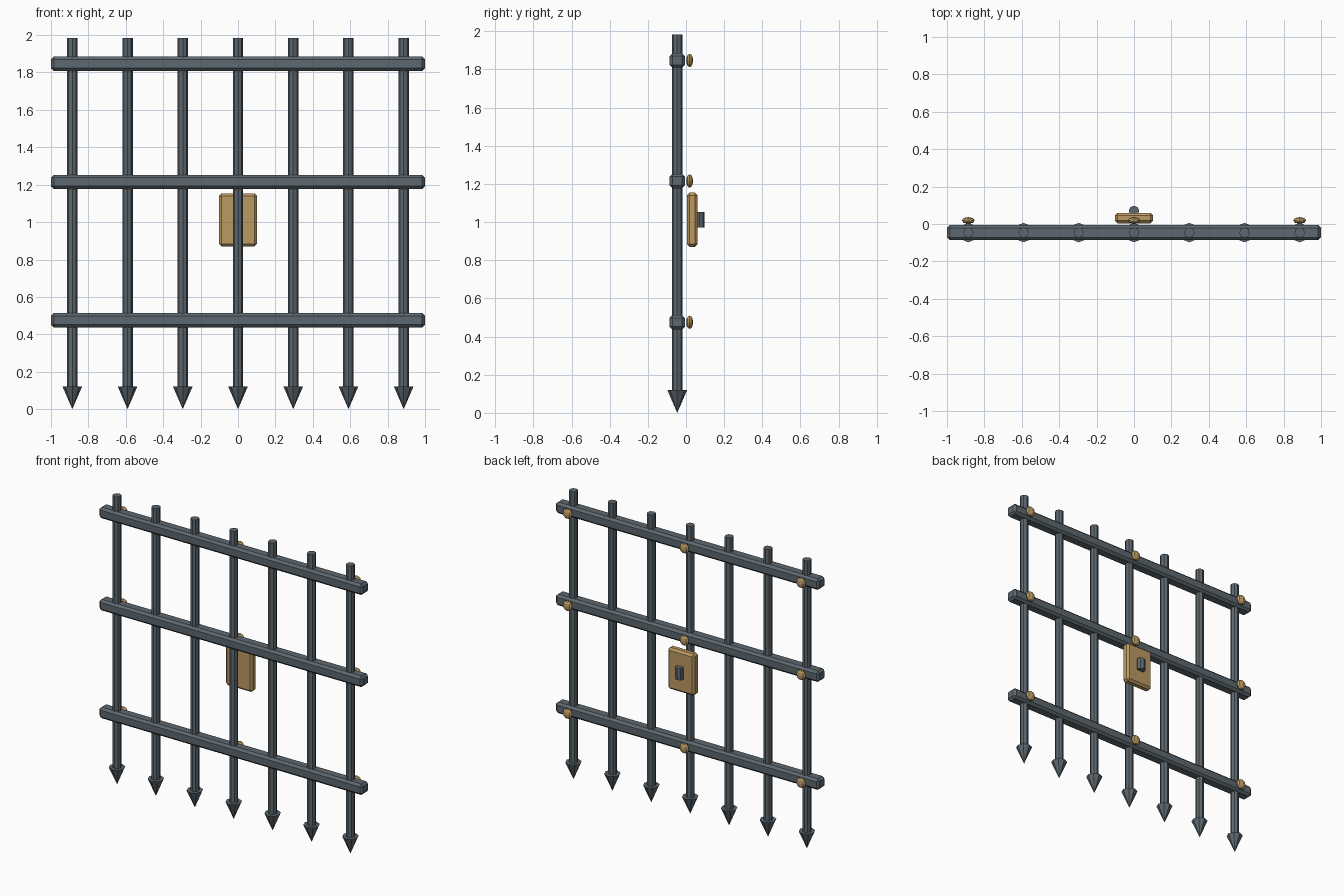
import bpy, math

if "Cube" in bpy.data.objects:
    bpy.data.objects.remove(bpy.data.objects["Cube"])

CY = -0.046          # y of the grille plane
STEP = 0.2953        # spacing of the bars


def material(name, rgb):
    m = bpy.data.materials.new(name)
    m.diffuse_color = (*rgb, 1)
    m.use_nodes = True
    m.node_tree.nodes["Principled BSDF"].inputs["Base Color"].default_value = m.diffuse_color
    return m


iron = material("iron", (0.11, 0.14, 0.16))
brass = material("brass", (0.50, 0.32, 0.12))


def finish(name, mat):
    o = bpy.context.object
    o.name = name
    o.data.materials.append(mat)
    return o


def prism(name, loc, r1, r2, depth, mat):
    bpy.ops.mesh.primitive_cone_add(vertices=8, radius1=r1, radius2=r2,
                                    depth=depth, location=loc)
    return finish(name, mat)


def box(name, loc, size, bevel, mat):
    bpy.ops.mesh.primitive_cube_add(size=1, location=loc)
    o = finish(name, mat)
    o.scale = size
    bpy.ops.object.transform_apply(location=False, rotation=False, scale=True)
    b = o.modifiers.new("bevel", 'BEVEL')
    b.width = bevel
    b.segments = 1
    return o


# Upright bars with downward spikes
for i in range(-3, 4):
    x = i * STEP
    prism("upright_bar", (x, CY, 1.05), 0.028, 0.028, 1.868, iron)
    prism("spike", (x, CY, 0.06), 0.0, 0.052, 0.12, iron)

# Cross rails with rivets on the back
for z in (0.475, 1.215, 1.847):
    box("cross_rail", (0, CY, z), (2.0, 0.08, 0.076), 0.015, iron)
    for i in (-3, 0, 3):
        bpy.ops.mesh.primitive_uv_sphere_add(segments=8, ring_count=6, radius=1,
                                             location=(i * STEP, 0.019, z))
        finish("rivet", brass).scale = (0.035, 0.018, 0.035)

# Lock plate and its keyhole boss
box("lock_plate", (0, 0.032, 1.012), (0.204, 0.056, 0.284), 0.014, brass)
prism("keyhole_boss", (0, 0.07, 1.012), 0.028, 0.028, 0.08, iron)
